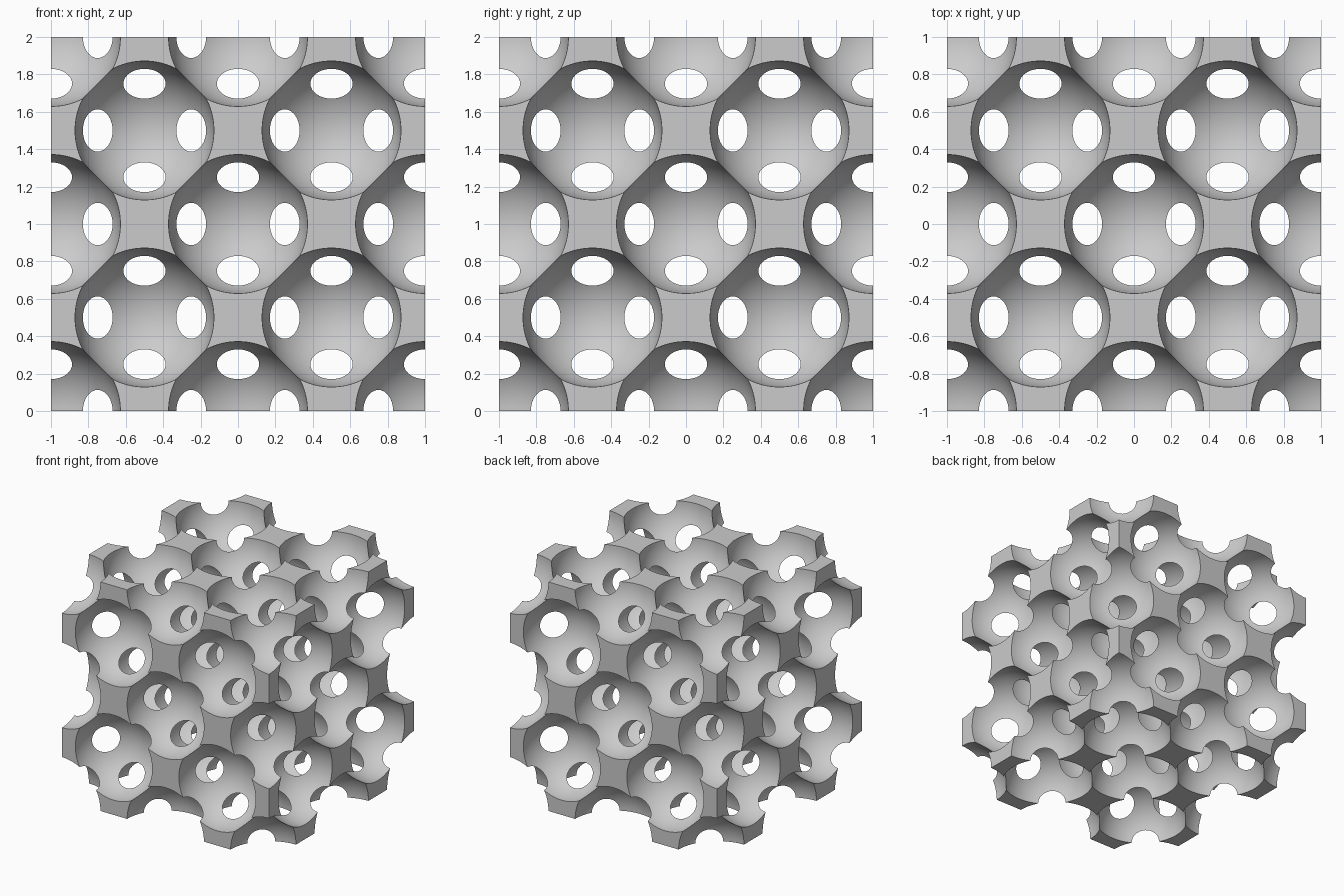
import bpy, bmesh, math
from itertools import product
from mathutils import Vector

cube = bpy.data.objects.get("Cube")
if cube:
    bpy.data.objects.remove(cube, do_unlink=True)

PITCH = 0.5                            # half of the lattice cell
NEAR = PITCH / math.sqrt(2)            # half the distance between pore centres
RADIUS = NEAR * 1.05                   # pores overlap slightly, opening windows
DIVS = 24
AXES = [Vector(a) for a in ((1, 0, 0), (0, 1, 0), (0, 0, 1))]

grey = bpy.data.materials.new("light_grey")
grey.use_nodes = True
colour = (0.6, 0.6, 0.6, 1)
grey.diffuse_color = colour
grey.node_tree.nodes["Principled BSDF"].inputs["Base Color"].default_value = colour


def trim(bm, point, normal):
    """Cut away everything beyond a plane."""
    geom = bm.verts[:] + bm.edges[:] + bm.faces[:]
    bmesh.ops.bisect_plane(bm, geom=geom, dist=1e-5, plane_co=point,
                           plane_no=normal, clear_outer=True)


def pore_mesh():
    """Inward-facing spherical pore with a round window toward each neighbour."""
    bm = bmesh.new()
    bmesh.ops.create_cube(bm, size=2)
    bmesh.ops.subdivide_edges(bm, edges=bm.edges[:], cuts=DIVS - 1, use_grid_fill=True)
    for v in bm.verts:
        even = Vector([math.tan(c * math.pi / 4) for c in v.co])
        v.co = even.normalized() * RADIUS
    for d in product((-1, 0, 1), repeat=3):
        if d.count(0) == 1:
            n = Vector(d).normalized()
            trim(bm, n * NEAR, n)
    bmesh.ops.reverse_faces(bm, faces=bm.faces[:])
    mesh = bpy.data.meshes.new("pore")
    bm.to_mesh(mesh)
    bm.free()
    return mesh


def cap_outline():
    """Four-pointed flat face left between four pore circles."""
    corner = math.pi / 4 - math.acos(NEAR / RADIUS)
    step = math.pi / 2 / DIVS
    count = int(corner / step)
    angles = [-corner] + [k * step for k in range(-count, count + 1)] + [corner]
    points = []
    for quarter in range(4):
        turn = quarter * math.pi / 2
        for a in angles[:-1]:
            x, y = PITCH - RADIUS * math.cos(a), RADIUS * math.sin(a)
            points.append((x * math.cos(turn) - y * math.sin(turn),
                           x * math.sin(turn) + y * math.cos(turn)))
    return points


# Pore walls on a face-centred lattice
bm = bmesh.new()
pore = pore_mesh()
steps = range(-2, 3)
for site in product(steps, repeat=3):
    if sum(site) % 2 == 0:
        first = len(bm.verts)
        bm.from_mesh(pore)
        bm.verts.ensure_lookup_table()
        bmesh.ops.translate(bm, verts=bm.verts[first:], vec=Vector(site) * PITCH)
bpy.data.meshes.remove(pore)

# Flat outer faces on all six sides
outline = cap_outline()
for axis, side in product(range(3), (-1, 1)):
    n, u, w = AXES[axis] * side, AXES[(axis + 1) % 3], AXES[(axis + 2) % 3]
    for i, j in product(steps, repeat=2):
        if (i + j) % 2:
            verts = [bm.verts.new(n + u * (i * PITCH + a) + w * (j * PITCH + b))
                     for a, b in outline]
            face = bm.faces.new(verts)
            face.normal_update()
            if face.normal.dot(n) < 0:
                face.normal_flip()

# Clip to the block and weld
for axis, side in product(AXES, (-1, 1)):
    trim(bm, axis * side, axis * side)
bmesh.ops.remove_doubles(bm, verts=bm.verts[:], dist=4e-4)
bmesh.ops.translate(bm, verts=bm.verts[:], vec=(0, 0, 1))

mesh = bpy.data.meshes.new("porous_block")
bm.to_mesh(mesh)
bm.free()
mesh.materials.append(grey)
block = bpy.data.objects.new("porous_block", mesh)
bpy.context.collection.objects.link(block)
bpy.ops.object.select_all(action='DESELECT')
block.select_set(True)
bpy.context.view_layer.objects.active = block
bpy.ops.object.shade_smooth_by_angle(angle=math.radians(25))
